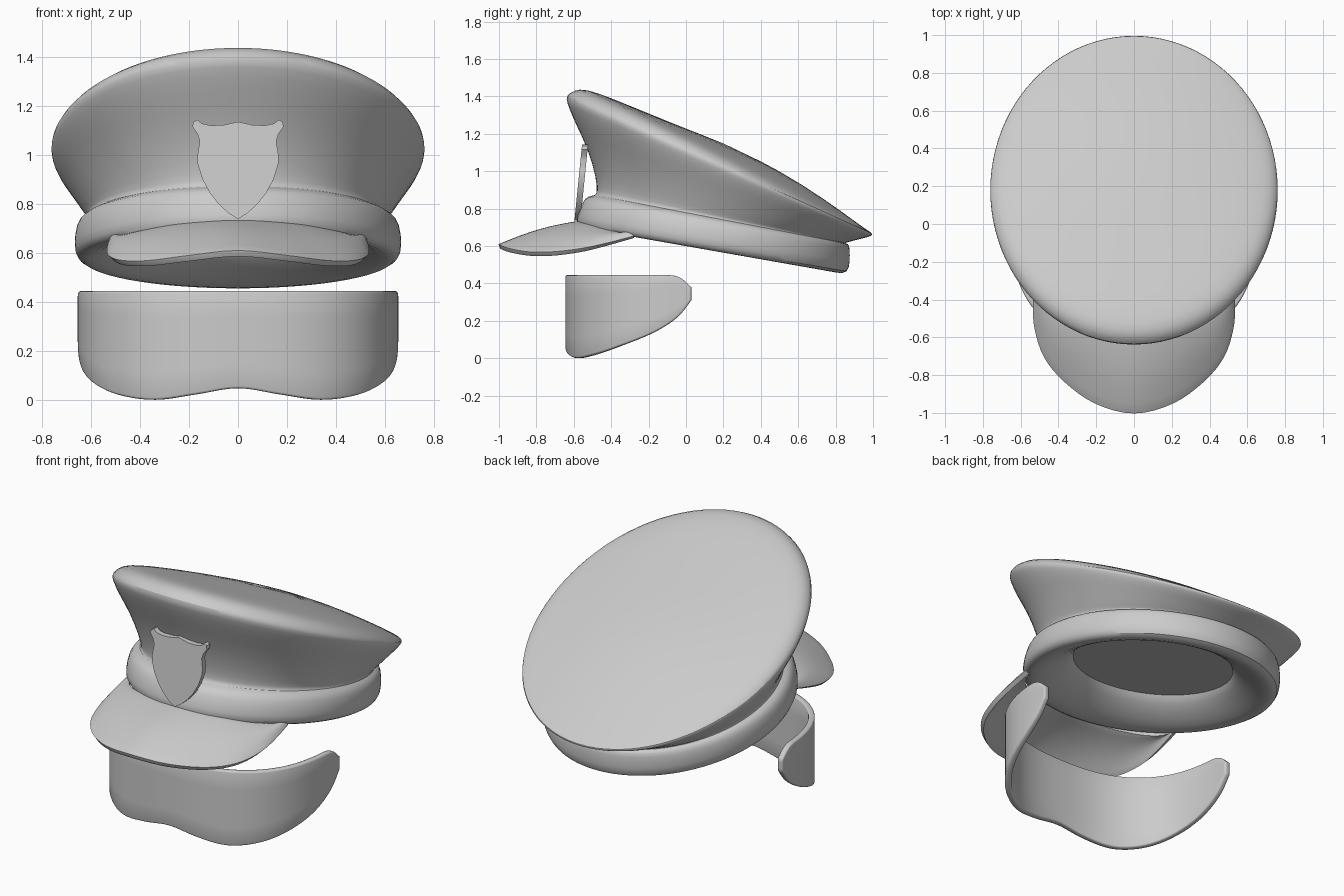
import bpy, bmesh, math
from mathutils import Vector

if "Cube" in bpy.data.objects:
    bpy.data.objects.remove(bpy.data.objects["Cube"])


def spline(pts, t):
    """Catmull-Rom through pts, t in 0..1."""
    n = len(pts) - 1
    i = min(int(t * n), n - 1)
    f = t * n - i
    p = [Vector(pts[max(0, min(n, i + k))]) for k in (-1, 0, 1, 2)]
    return 0.5 * (2 * p[1] + (p[2] - p[0]) * f
                  + (2 * p[0] - 5 * p[1] + 4 * p[2] - p[3]) * f * f
                  + (3 * p[1] - p[0] - 3 * p[2] + p[3]) * f ** 3)


def make(name, verts, faces, angle=40, mods=()):
    me = bpy.data.meshes.new(name)
    me.from_pydata(verts, [], faces)
    bm = bmesh.new()
    bm.from_mesh(me)
    bmesh.ops.recalc_face_normals(bm, faces=bm.faces)
    bm.to_mesh(me)
    bm.free()
    ob = bpy.data.objects.new(name, me)
    bpy.context.collection.objects.link(ob)
    for kind, props in mods:
        m = ob.modifiers.new(kind.title(), kind)
        for k, v in props.items():
            setattr(m, k, v)
    bpy.ops.object.select_all(action='DESELECT')
    ob.select_set(True)
    bpy.context.view_layer.objects.active = ob
    bpy.ops.object.shade_smooth_by_angle(angle=math.radians(angle))
    return ob


def grid(rows, closed=False):
    """Flatten rows of points and join neighbours with quads."""
    n = len(rows[0])
    faces = []
    for r in range(len(rows) - 1):
        for c in range(n if closed else n - 1):
            d = (c + 1) % n
            faces.append((r * n + c, r * n + d, (r + 1) * n + d, (r + 1) * n + c))
    return [p for row in rows for p in row], faces


# Cap: tilted oval rings (front y, front z, back y, back z, half width)
rings = [
    (-.28, .78, .60, .61, .425), (-.31, .75, .615, .58, .44),
    (-.43, .70, .72, .50, .53),
    (-.54, .688, .81, .448, .615), (-.585, .706, .868, .458, .659),
    (-.588, .75, .878, .51, .671), (-.555, .84, .878, .59, .662),
    (-.525, .868, .870, .612, .636), (-.485, .870, .85, .615, .612),
    (-.478, .89, .855, .617, .614), (-.48, .96, .885, .625, .64),
    (-.525, 1.12, .93, .637, .69), (-.60, 1.27, .968, .645, .737),
    (-.640, 1.37, .995, .655, .762), (-.644, 1.405, 1.004, .664, .766),
    (-.60, 1.435, .97, .685, .74), (-.54, 1.443, .92, .72, .70),
    (-.40, 1.392, .75, .845, .56), (-.10, 1.267, .50, 1.005, .30),
]
SEG = 48
rows = []
for yf, zf, yb, zb, rx in rings:
    row = []
    for i in range(SEG):
        a = math.tau * i / SEG
        k = (1 + math.cos(a)) / 2
        row.append((rx * math.sin(a), yf + (yb - yf) * k, zf + (zb - zf) * k))
    rows.append(row)
verts, faces = grid(rows, True)
last = len(verts) - SEG
verts.append((0, .2, 1.15))
faces += [(last + i, last + (i + 1) % SEG, len(verts) - 1) for i in range(SEG)]
make("cap_crown_and_band", verts, faces, 60,
     [('SUBSURF', dict(levels=1, render_levels=1))])

# Recessed lining closing the head opening
make("cap_lining", rows[0], [tuple(range(SEG))])

# Peak: surface between the front edge and the edge tucked into the band
front = [(0, -.998, .598), (.2, -.947, .578), (.365, -.83, .558), (.47, -.70, .56),
         (.518, -.55, .58), (.524, -.42, .61), (.515, -.28, .648)]
back = [(0, -.55, .725), (.12, -.545, .72), (.25, -.52, .705), (.36, -.46, .685),
        (.43, -.40, .67), (.47, -.34, .66), (.49, -.27, .655)]
mirror = lambda pts: [(-x, y, z) for x, y, z in pts[:0:-1]] + pts
front, back = mirror(front), mirror(back)
rows = []
for r in range(9):
    v = r / 8
    row = []
    for c in range(49):
        p = spline(front, c / 48).lerp(spline(back, c / 48), v)
        p.z += .018 * math.sin(math.pi * v)
        row.append(p)
    rows.append(row)
make("cap_peak", *grid(rows), 60,
     [('SOLIDIFY', dict(thickness=.026, offset=0)),
      ('BEVEL', dict(width=.011, segments=3, limit_method='ANGLE', angle_limit=.9))])

# Badge: leaning shield plate
half = [(0, .738), (.04, .763), (.08, .80), (.115, .845), (.145, .90), (.165, .965),
        (.165, 1.0), (.156, 1.055), (.165, 1.085), (.186, 1.115), (.182, 1.135),
        (.165, 1.143), (.148, 1.128), (.11, 1.12), (.06, 1.122), (0, 1.135)]
outline = half + [(-x, z) for x, z in half[-2:0:-1]]
n = len(outline)
verts = [(x, -.596 + .1 * (z - .74) + d, z) for d in (0, .032) for x, z in outline]
faces = [tuple(range(n)), tuple(range(n, 2 * n))]
faces += [(i, (i + 1) % n, n + (i + 1) % n, n + i) for i in range(n)]
make("shield_badge", verts, faces, 35)

# Wraparound lens: squarish curved band, shaped lower edge (degrees, bottom z, top z)
side = mirror([(0, .048, .445), (15, .023, .445), (30, .001, .445), (45, .022, .445),
               (60, .072, .445), (75, .14, .445), (86, .22, .437), (92.5, .31, .38)])
cols = []
for c in range(71):
    a, lo, hi = spline(side, c / 70)
    s, k = math.sin(math.radians(a)), math.cos(math.radians(a))
    q = (abs(s) ** 2.5 + abs(k) ** 2.5) ** -.4
    cols.append([(.654 * q * s, -.645 * q * k, lo + (hi - lo) * r / 4)
                 for r in range(5)])
make("wraparound_lens", *grid(cols), 50,
     [('SOLIDIFY', dict(thickness=.035, offset=-1)),
      ('BEVEL', dict(width=.012, segments=2, limit_method='ANGLE', angle_limit=.9))])
